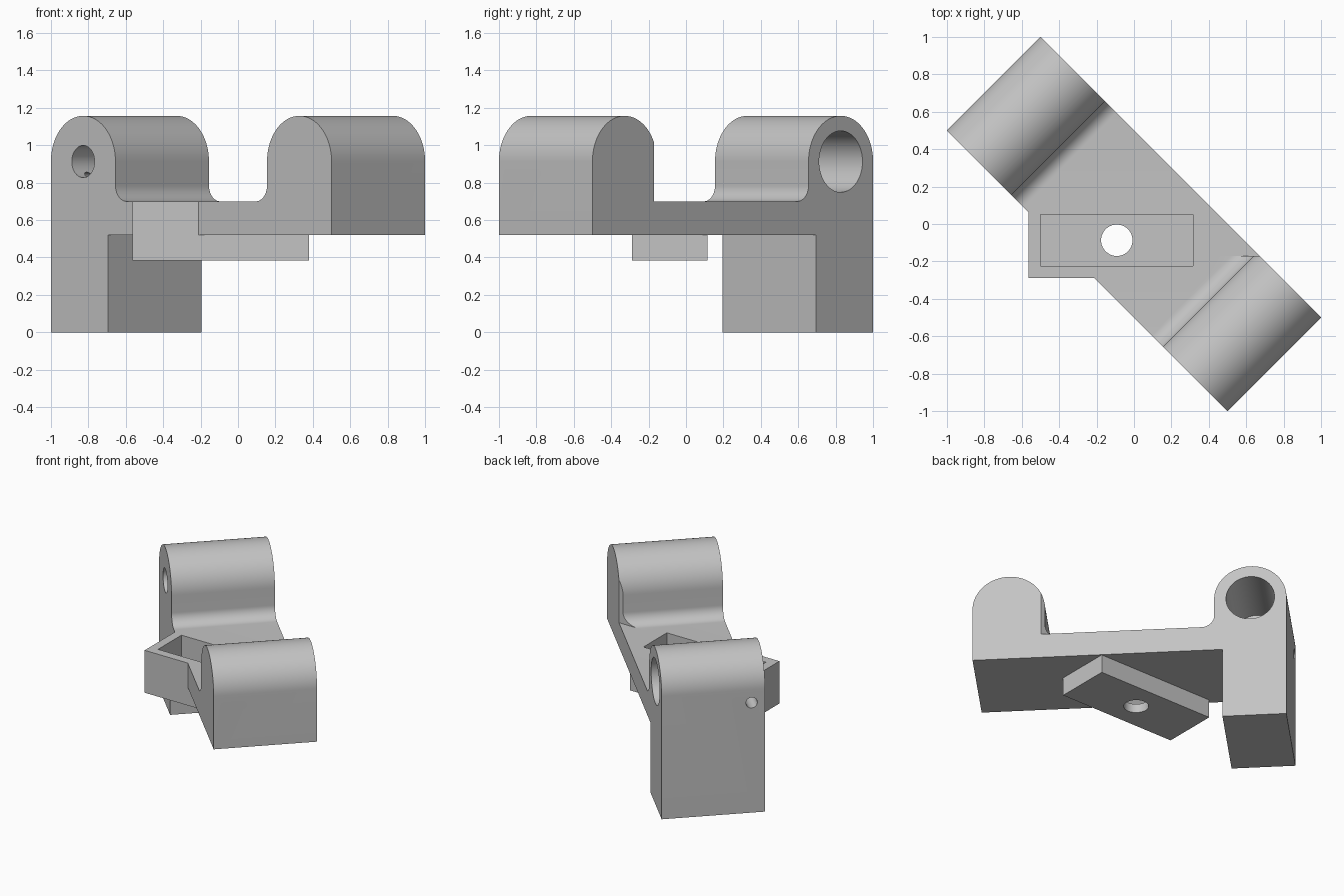
import bpy
import bmesh
from math import pi, sin, cos, radians
from mathutils import Matrix, Vector

if "Cube" in bpy.data.objects:
    bpy.data.objects.remove(bpy.data.objects["Cube"])

grey = bpy.data.materials.new("plain grey")
grey.use_nodes = True
tone = (0.55, 0.55, 0.55, 1)
grey.diffuse_color = tone
grey.node_tree.nodes["Principled BSDF"].inputs["Base Color"].default_value = tone

# The bridge runs diagonally: local x is its length, local y its depth
TURN = Matrix.Rotation(radians(-45), 4, "Z")
HALF_LEN, HALF_DEPTH = 1.061, 0.3535
RAD = 0.244                    # rounded top of each bearing block
AXIS = HALF_LEN - RAD          # bearing axis distance from the middle
AXIS_Z, DECK_Z, UNDER_Z = 0.913, 0.70, 0.52
FILLET = 0.085


def finish(name, bm, matrix=Matrix()):
    bm.transform(matrix)
    bmesh.ops.recalc_face_normals(bm, faces=bm.faces)
    mesh = bpy.data.meshes.new(name)
    bm.to_mesh(mesh)
    bm.free()
    mesh.materials.append(grey)
    obj = bpy.data.objects.new(name, mesh)
    bpy.context.collection.objects.link(obj)
    return obj


def box(name, low, high):
    low, high = Vector(low), Vector(high)
    bm = bmesh.new()
    bmesh.ops.create_cube(bm, size=1)
    size = Matrix.Diagonal((*(high - low), 1))
    return finish(name, bm, Matrix.Translation((low + high) / 2) @ size)


def rod(name, start, end, radius, turn=TURN):
    start, end = Vector(start), Vector(end)
    along = end - start
    bm = bmesh.new()
    bmesh.ops.create_cone(bm, cap_ends=True, segments=64, radius1=radius,
                          radius2=radius, depth=along.length)
    spin = along.to_track_quat("Z", "Y").to_matrix().to_4x4()
    return finish(name, bm, turn @ Matrix.Translation((start + end) / 2) @ spin)


def arc(cx, cz, radius, start, end, steps):
    angles = [radians(start + (end - start) * i / steps) for i in range(steps + 1)]
    return [(cx + radius * cos(a), cz + radius * sin(a)) for a in angles]


def combine(target, tool, operation):
    mod = target.modifiers.new(operation.lower(), "BOOLEAN")
    mod.operation, mod.solver, mod.object = operation, "EXACT", tool
    bpy.context.view_layer.objects.active = target
    bpy.ops.object.modifier_apply(modifier=mod.name)
    bpy.data.objects.remove(tool)


# Bridge body: leg, two rounded bearing blocks and the deck between them
inner = AXIS - RAD
valley = inner - FILLET
profile = [(-HALF_LEN, 0)]
profile += arc(-AXIS, AXIS_Z, RAD, 180, 0, 48)
profile += arc(-valley, DECK_Z + FILLET, FILLET, 180, 270, 14)
profile += arc(valley, DECK_Z + FILLET, FILLET, 270, 360, 14)
profile += arc(AXIS, AXIS_Z, RAD, 180, 0, 48)
profile += [(HALF_LEN, UNDER_Z), (-0.629, UNDER_Z), (-0.629, 0)]
bm = bmesh.new()
face = bm.faces.new([bm.verts.new((x, -HALF_DEPTH, z)) for x, z in profile])
swept = bmesh.ops.extrude_face_region(bm, geom=[face])["geom"]
bmesh.ops.translate(bm, vec=(0, 2 * HALF_DEPTH, 0),
                    verts=[v for v in swept if isinstance(v, bmesh.types.BMVert)])
body = finish("bearing_bracket", bm, TURN)

# Clearance notch in the inner back corner of one bearing block
combine(body, box("notch_cutter", (0.45, -0.172, DECK_Z), (0.9, 0.3, 1.4)), "DIFFERENCE")

# Square-set tray passing through the deck, with a drain hole
combine(body, box("tray", (-0.565, -0.29, 0.385), (0.38, 0.115, DECK_Z)), "UNION")
combine(body, box("tray_cutter", (-0.5, -0.225, 0.45), (0.315, 0.05, 1.0)), "DIFFERENCE")
combine(body, rod("drain_cutter", (-0.092, -0.087, 0.3), (-0.092, -0.087, 0.6),
                  0.084, Matrix()), "DIFFERENCE")

# Stepped bores and set-screw holes, one set per bearing block
for side in (-1, 1):
    x = side * AXIS
    combine(body, rod("bore_cutter", (x, -0.17, AXIS_Z), (x, 0.5, AXIS_Z), 0.164),
            "DIFFERENCE")
    combine(body, rod("shaft_cutter", (x, -0.5, AXIS_Z), (x, 0, AXIS_Z), 0.086),
            "DIFFERENCE")
    combine(body, rod("screw_cutter", (side * 1.2, -0.262, 0.817),
                      (side * 0.78, -0.262, 0.817), 0.039), "DIFFERENCE")

bpy.ops.object.select_all(action="DESELECT")
body.select_set(True)
bpy.context.view_layer.objects.active = body
bpy.ops.object.shade_smooth_by_angle(angle=radians(30))
